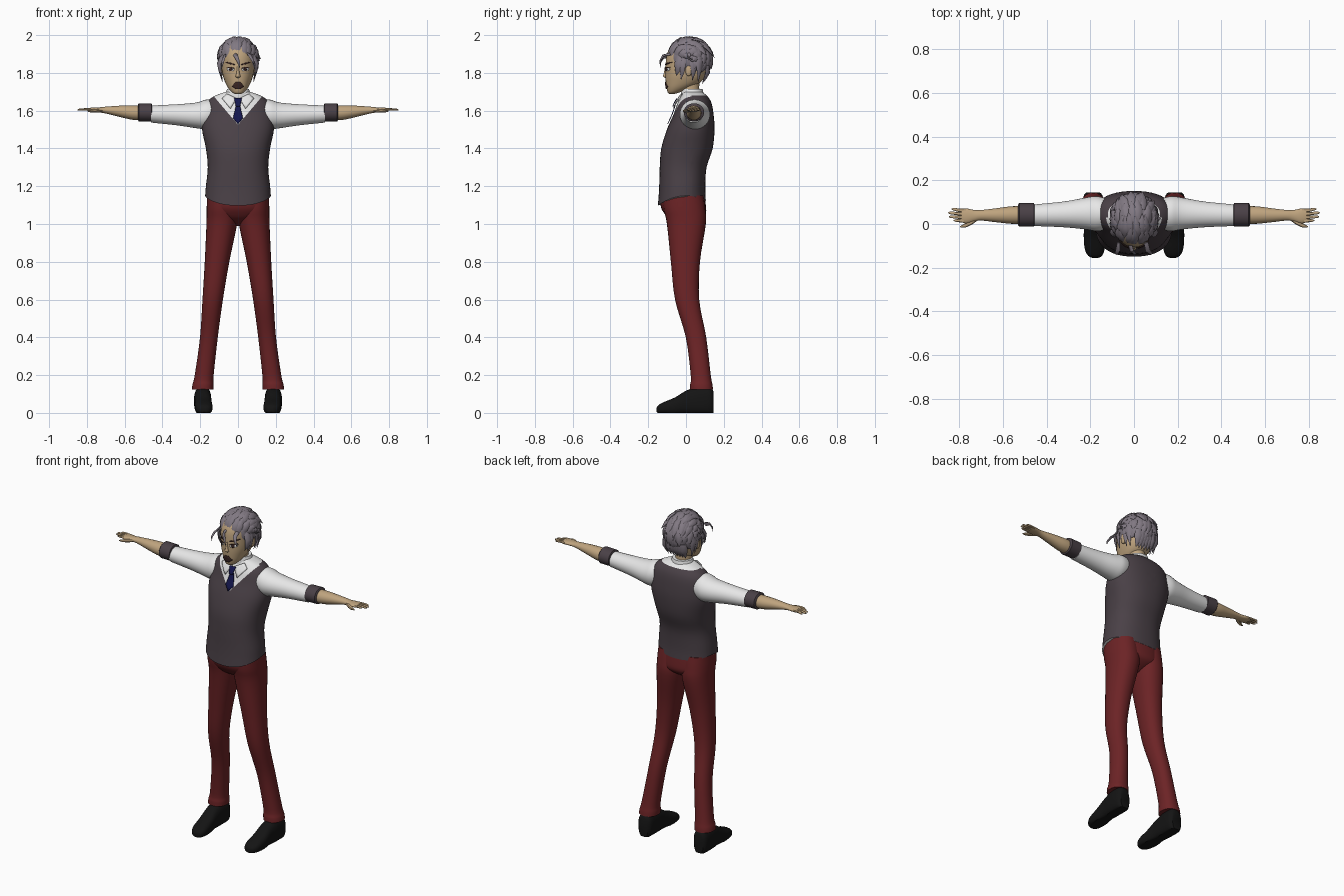
import bpy, bmesh, random
from math import sin, cos, pi, radians, copysign
from mathutils import Vector
from mathutils.bvhtree import BVHTree

random.seed(4)
if "Cube" in bpy.data.objects:
    bpy.data.objects.remove(bpy.data.objects["Cube"])
parts = []


def material(name, *rgb):
    m = bpy.data.materials.new(name)
    m.use_nodes = True
    m.diffuse_color = (*rgb, 1)
    m.node_tree.nodes["Principled BSDF"].inputs["Base Color"].default_value = (*rgb, 1)
    return m


charcoal = material("charcoal knit", .068, .052, .062)
white = material("white cotton", .82, .82, .82)
red = material("dark red cloth", .15, .017, .019)
black = material("black leather", .007, .007, .007)
skin = material("skin", .52, .37, .21)
grey = material("grey hair", .22, .19, .225)
navy = material("navy silk", .007, .008, .075)
dark = material("dark brown", .045, .02, .018)


def finish(name, bm, mats, mirror=False):
    bmesh.ops.recalc_face_normals(bm, faces=bm.faces)
    me = bpy.data.meshes.new(name)
    bm.to_mesh(me)
    bm.free()
    for m in mats:
        me.materials.append(m)
    ob = bpy.data.objects.new(name, me)
    bpy.context.collection.objects.link(ob)
    if mirror:
        ob.modifiers.new("Mirror", "MIRROR").use_mirror_merge = False
    parts.append(ob)
    return ob


def bridge(bm, rings):
    """Skin a list of point rings and cap both ends."""
    loops = [[bm.verts.new(p) for p in r] for r in rings]
    for a, b in zip(loops, loops[1:]):
        for i in range(len(a)):
            j = (i + 1) % len(a)
            bm.faces.new((a[i], a[j], b[j], b[i]))
    bm.faces.new(loops[0])
    bm.faces.new(loops[-1])


def smooth(rows, k=4):
    """Catmull-Rom interpolation through the rows."""
    out = []
    for i in range(len(rows) - 1):
        four = rows[max(i - 1, 0)], rows[i], rows[i + 1], rows[min(i + 2, len(rows) - 1)]
        for j in range(k):
            t = j / k
            out.append([b + t / 2 * (c - a + t * (2*a - 5*b + 4*c - d + t * (3*(b - c) + d - a)))
                        for a, b, c, d in zip(*four)])
    return out + [list(rows[-1])]


def loft_bm(axis, rows, n=2.0, sides=32, k=4):
    """Rows are position, two centre coordinates, two radii."""
    bm, rings = bmesh.new(), []
    for pos, ca, cb, ra, rb in (smooth(rows, k) if k > 1 else rows):
        ring = []
        for i in range(sides):
            c, s = cos(2*pi*i/sides), sin(2*pi*i/sides)
            v = [ca + ra * copysign(abs(c)**(2/n), c), cb + rb * copysign(abs(s)**(2/n), s)]
            v.insert(axis, pos)
            ring.append(v)
        rings.append(ring)
    bridge(bm, rings)
    return bm


def loft(name, axis, rows, mat, mirror=False, **kw):
    return finish(name, loft_bm(axis, rows, **kw), [mat], mirror)


def sweep(bm, pts, widths, thick, up, sides=6):
    """Flattened tube along points; up(p) gives the thin direction."""
    pts, rings = [Vector(p) for p in pts], []
    for i, (p, w) in enumerate(zip(pts, widths)):
        along = pts[min(i + 1, len(pts) - 1)] - pts[max(i - 1, 0)]
        side = along.cross(up(p)).normalized()
        nrm = side.cross(along).normalized()
        rings.append([p + side * w * cos(2*pi*j/sides) + nrm * w * thick * sin(2*pi*j/sides)
                      for j in range(sides)])
    bridge(bm, rings)


def decal(name, target, outline, mat, lift=.003, mirror=False):
    """Thin plate that follows the front of the target."""
    tree = BVHTree.FromPolygons([v.co for v in target.data.vertices],
                                [p.vertices for p in target.data.polygons])
    bm, pts = bmesh.new(), []
    for a, b in zip(outline, outline[1:] + outline[:1]):
        pts += [Vector(a).lerp(Vector(b), t / 3) for t in range(3)]
    mid = sum(pts, Vector((0, 0))) / len(pts)
    rings = []
    for f in (1, .6, .1):
        ring = []
        for p in pts:
            q = mid.lerp(p, f)
            hit = tree.ray_cast(Vector((q.x, -1, q.y)), Vector((0, 1, 0)))[0]
            ring.append((q.x, (hit.y if hit else .03) - lift, q.y))
        rings.append(ring)
    bridge(bm, rings)
    bm.faces.ensure_lookup_table()
    bmesh.ops.delete(bm, geom=[bm.faces[-2]], context="FACES_ONLY")
    ob = finish(name, bm, [mat], mirror)
    sol = ob.modifiers.new("Thickness", "SOLIDIFY")
    sol.thickness, sol.offset = .004, 0
    return ob


def oval(x, z, rx, rz, tilt=0.0):
    return [(x + rx * cos(a), z + rz * sin(a) + tilt * rx * cos(a))
            for a in (2*pi*i/10 for i in range(10))]


# Vest body, with the shirt showing in the V neck and under the hem
bm = loft_bm(2, [(1.15, 0, -.022, .174, .127), (1.2, 0, -.02, .17, .122), (1.3, 0, -.015, .16, .124),
                 (1.4, 0, .005, .17, .136), (1.5, 0, .025, .19, .126), (1.58, 0, .04, .186, .106),
                 (1.64, 0, .045, .168, .09), (1.675, 0, .045, .13, .07), (1.7, 0, .035, .065, .05)],
             n=2.3, sides=48)
for v in bm.verts:
    if v.co.z < 1.2:
        v.co.z -= .04 * (v.co.y / .13)**2 * (1.2 - v.co.z) / .05
tip, slope = 1.525, .85
for co, no in (((0, 0, tip), (1, 0, -slope)), ((0, 0, tip), (1, 0, slope)),
               ((0, .03, 0), (0, 1, 0)), ((0, 0, 1.68), (0, 0, 1))):
    bmesh.ops.bisect_plane(bm, geom=bm.verts[:] + bm.edges[:] + bm.faces[:], plane_co=co, plane_no=no)
bm.normal_update()
for f in bm.faces:
    c = f.calc_center_median()
    in_v = c.y < .03 and abs(c.x) < slope * (c.z - tip)
    f.material_index = int(in_v or c.z > 1.68 or (c.z < 1.18 and abs(f.normal.z) > .9))
vest = finish("vest", bm, [charcoal, white])

# Collar and tie
loft("collar_band", 2, [(1.65, 0, .035, .075, .062), (1.69, 0, .033, .066, .06),
                        (1.715, 0, .032, .058, .056)], white)
decal("collar_wing", vest, [(.008, 1.665), (.06, 1.69), (.085, 1.665), (.04, 1.61)], white, .012, True)
decal("tie_blade", vest, [(-.01, 1.63), (.01, 1.63), (.026, 1.56), (0, 1.53), (-.026, 1.56)], navy, .008)
decal("tie_knot", vest, [(-.02, 1.665), (.02, 1.665), (.011, 1.622), (-.011, 1.622)], navy, .018)

# Sleeves, rolled cuffs and forearms
loft("sleeve", 0, [(.12, .045, 1.587, .07, .07), (.17, .047, 1.58, .08, .078), (.22, .048, 1.575, .073, .068),
                   (.32, .044, 1.578, .059, .056), (.46, .04, 1.582, .049, .045)], white, True)
loft("cuff", 0, [(.455, .042, 1.59, .047, .042), (.458, .042, 1.59, .053, .048),
                 (.525, .042, 1.591, .054, .048), (.53, .042, 1.591, .048, .042)], charcoal, True, k=1)
loft("forearm", 0, [(.5, .041, 1.588, .04, .039), (.56, .041, 1.59, .04, .038), (.63, .04, 1.597, .032, .029),
                    (.7, .04, 1.603, .024, .018), (.73, .038, 1.604, .026, .014),
                    (.765, .037, 1.605, .034, .012), (.79, .039, 1.605, .031, .009)], skin, True, sides=20)

# Fingers and thumb
bm = bmesh.new()
for i, reach in enumerate((.825, .847, .85, .835)):
    y = .016 + i * .0155
    sweep(bm, [(.77, y, 1.605), (.8, y, 1.607), (reach - .008, y + .002 * i, 1.605),
               (reach, y + .002 * i, 1.604)], (.0085, .008, .006, .002), .9, lambda p: Vector((0, 0, 1)), 8)
sweep(bm, [(.72, .025, 1.602), (.75, .005, 1.6), (.775, -.008, 1.598), (.795, -.013, 1.597)],
      (.01, .011, .009, .003), .9, lambda p: Vector((0, 0, 1)), 8)
finish("fingers", bm, [skin], True)

# Trousers
loft("trouser_hips", 2, [(1.19, 0, -.018, .158, .112), (1.1, 0, -.015, .165, .12), (1.05, 0, -.003, .15, .108),
                         (1.02, 0, .0, .09, .08), (.99, 0, .0, .02, .03)], red, n=2.3)
loft("trouser_leg", 2, [(1.15, .083, -.016, .08, .108), (1.08, .084, -.008, .082, .11),
                        (1, .086, .002, .081, .103), (.8, .111, -.003, .065, .077), (.6, .134, .006, .054, .064),
                        (.4, .154, .053, .047, .054), (.2, .179, .078, .05, .053),
                        (.15, .185, .081, .056, .059), (.125, .187, .082, .057, .061)], red, True, n=2.2)

# Shoes with flat soles
bm = loft_bm(1, [(.145, .187, .055, .03, .06), (.125, .187, .062, .044, .075), (.06, .187, .062, .046, .075),
                 (0, .185, .055, .044, .062), (-.06, .183, .035, .047, .046), (-.115, .18, .026, .045, .032),
                 (-.145, .178, .02, .032, .022), (-.155, .178, .016, .014, .012)], n=2.5)
for v in bm.verts:
    v.co.z = max(v.co.z, 0)
finish("shoe", bm, [black], True)

# Neck, head, nose and ears
loft("neck", 2, [(1.66, 0, .03, .052, .05), (1.72, 0, .02, .046, .05), (1.8, 0, .02, .046, .055)], skin)
head = loft("head", 2, [(1.688, 0, -.076, .014, .012), (1.697, 0, -.065, .032, .032), (1.72, 0, -.04, .052, .063),
                        (1.75, 0, -.015, .068, .092), (1.79, 0, -.002, .081, .107), (1.84, 0, .002, .086, .11),
                        (1.9, 0, .008, .087, .109), (1.95, 0, .012, .066, .083), (1.975, 0, .015, .025, .03)],
            skin, n=2.15)
loft("nose", 2, [(1.773, 0, -.102, .007, .006), (1.782, 0, -.107, .013, .014), (1.8, 0, -.106, .008, .011),
                 (1.835, 0, -.104, .006, .006)], skin, sides=12)
loft("ear", 0, [(.074, .012, 1.81, .012, .022), (.09, .014, 1.813, .018, .03), (.096, .016, 1.815, .012, .022)],
     skin, True, sides=14)

# Painted face details
decal("eye_white", head, oval(.039, 1.818, .019, .009, .1), white, .003, True)
decal("iris", head, oval(.038, 1.818, .008, .009), dark, .005, True)
decal("upper_lash", head, oval(.04, 1.828, .022, .003, .12), dark, .005, True)
decal("eyebrow", head, oval(.042, 1.85, .026, .004, .25), dark, .003, True)
decal("mouth", head, [(-.032, 1.728), (-.012, 1.752), (.012, 1.752), (.032, 1.728), (.012, 1.714), (-.012, 1.714)],
      dark, .003)

# Hair cap, cut along the hairline
centre, radii = Vector((0, .018, 1.876)), Vector((.103, .115, .108))
bm = bmesh.new()
bmesh.ops.create_uvsphere(bm, u_segments=32, v_segments=20, radius=1)
for v in bm.verts:
    v.co = centre + v.co * radii
bmesh.ops.bisect_plane(bm, geom=bm.verts[:] + bm.edges[:] + bm.faces[:], plane_co=(0, -.095, 1.89),
                       plane_no=(0, -.75, -.62), clear_outer=True)
finish("hair_cap", bm, [grey])


def on_scalp(u, t, r):
    """u leans sideways, t runs from the brow over the crown to the nape."""
    u, t = radians(u), radians(t)
    return centre + r * Vector((sin(u), -cos(u) * cos(t), cos(u) * sin(t))) * radii


# Overlapping locks swept back over the scalp
bm = bmesh.new()
outward = lambda p: p - centre
for row, start in enumerate((12, 45, 80, 115, 150, 180)):
    for u in range(-75, 76, 15):
        u0 = u + (row % 2) * 7 + random.uniform(-4, 4)
        t0, turn = start + random.uniform(-6, 6), random.uniform(-9, 9)
        tip_r = random.uniform(1.08, 1.2 if row > 2 else 1.13)
        steps = (0, .25, .5, .75, 1)
        path = [on_scalp(u0 + turn * s, t0 + 58 * s, .98 + .06 * s + (tip_r - 1.04) * s**3) for s in steps]
        sweep(bm, path, (.012, .021, .022, .015, .001), .42, outward)

# Loose forelocks and sideburns
for x, z, reach, lean in ((-.02, 1.9, .075, .03), (.055, 1.9, .06, .03), (-.07, 1.89, .06, -.015)):
    sweep(bm, [(x, -.085, z), (x + lean * .3, -.122, z - .01), (x + lean * .8, -.137, z - reach * .6),
               (x + lean, -.132, z - reach)], (.012, .011, .007, .001), .5, outward)
for s in (-1, 1):
    for y, z in ((-.045, 1.785), (-.02, 1.765), (.04, 1.76), (.07, 1.75)):
        sweep(bm, [(s * .085, y + .01, 1.89), (s * .1, y, 1.85), (s * .095, y, 1.81), (s * .082, y - .006, z)],
              (.016, .02, .014, .001), .4, outward)
for i in range(-3, 4):
    sweep(bm, [(i * .022, .115, 1.84), (i * .022, .115, 1.8), (i * .02, .1, 1.77), (i * .019, .085, 1.742)],
          (.018, .02, .014, .001), .4, outward)
finish("hair_locks", bm, [grey])

# Smooth shading with crisp edges
bpy.ops.object.select_all(action="DESELECT")
for ob in parts:
    ob.select_set(True)
bpy.context.view_layer.objects.active = parts[0]
bpy.ops.object.shade_smooth_by_angle(angle=radians(42))
